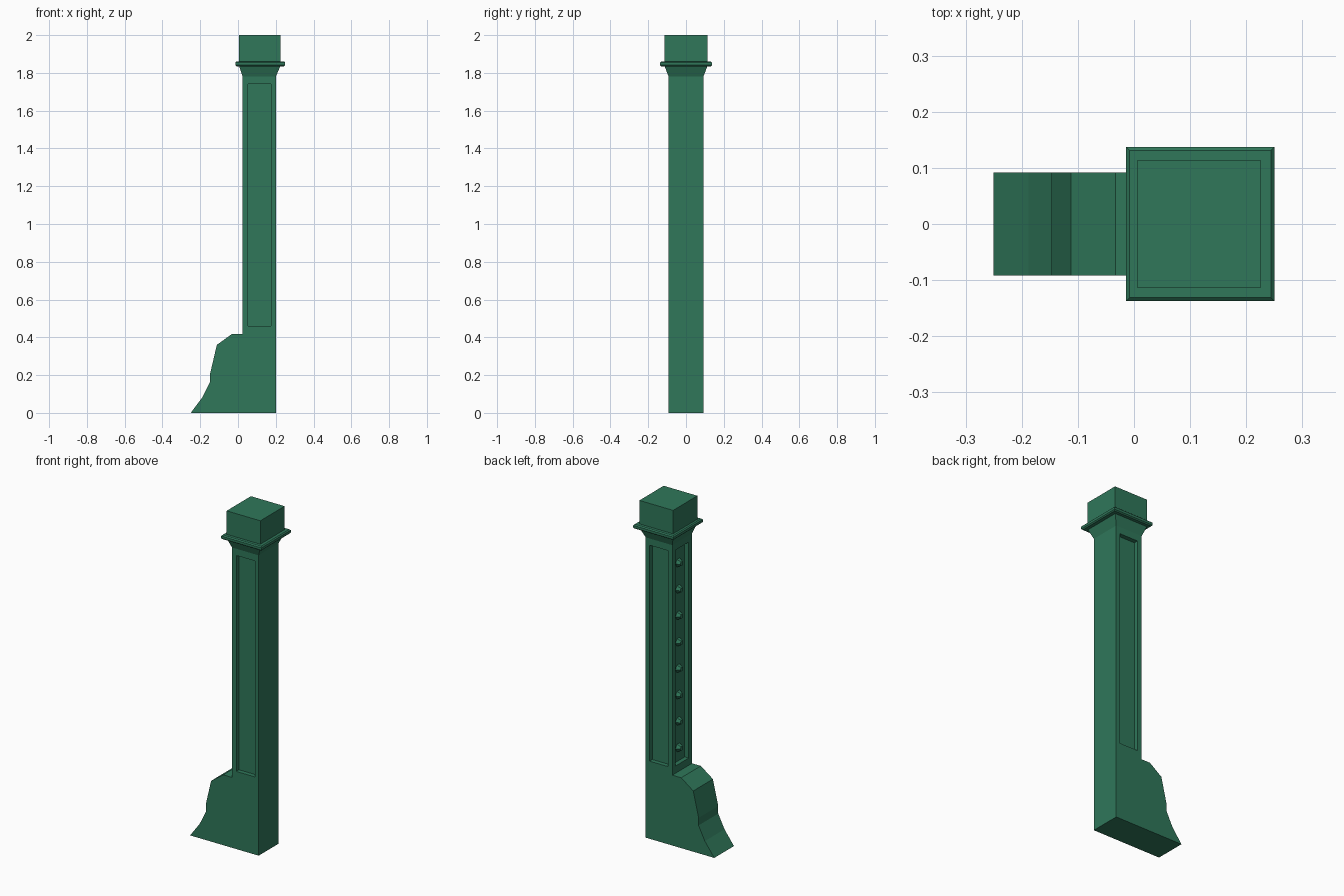
import bpy, bmesh, math
from mathutils import Matrix, Vector

if "Cube" in bpy.data.objects:
    bpy.data.objects.remove(bpy.data.objects["Cube"])

green = bpy.data.materials.new("dark green paint")
green.diffuse_color = (0.029, 0.185, 0.102, 1)
green.use_nodes = True
green.node_tree.nodes["Principled BSDF"].inputs["Base Color"].default_value = green.diffuse_color


def finish(name, bm):
    bmesh.ops.recalc_face_normals(bm, faces=bm.faces[:])
    me = bpy.data.meshes.new(name)
    bm.to_mesh(me)
    bm.free()
    me.materials.append(green)
    ob = bpy.data.objects.new(name, me)
    bpy.context.collection.objects.link(ob)
    return ob


def box(name, lo, hi):
    bm = bmesh.new()
    bmesh.ops.create_cube(bm, size=1)
    lo, hi = Vector(lo), Vector(hi)
    for v in bm.verts:
        v.co = Vector((c + 0.5) * (h - l) + l for c, l, h in zip(v.co, lo, hi))
    return finish(name, bm)


# newel post: side profile with stepped foot, extruded across y
W = 0.092
profile = [(0.2, 0), (0.2, 1.78), (0.025, 1.78), (0.025, 0.417), (-0.033, 0.417),
           (-0.112, 0.36), (-0.147, 0.21), (-0.147, 0.165), (-0.188, 0.083), (-0.25, 0)]
bm = bmesh.new()
face = bm.faces.new([bm.verts.new((x, -W, z)) for x, z in profile])
ext = bmesh.ops.extrude_face_region(bm, geom=[face])
bmesh.ops.translate(bm, vec=(0, 2 * W, 0),
                    verts=[g for g in ext["geom"] if isinstance(g, bmesh.types.BMVert)])
post = finish("post", bm)

# recessed panels on front, back and left
D, Z0, Z1 = 0.026, 0.46, 1.74
cutters = [
    box("front_panel_cutter", (0.053, -W - 0.1, Z0), (0.175, -W + D, Z1)),
    box("back_panel_cutter", (0.053, W - D, Z0), (0.175, W + 0.1, Z1)),
    box("left_panel_cutter", (-0.1, -0.061, Z0), (0.025 + D, 0.061, Z1)),
]
bpy.context.view_layer.objects.active = post
for c in cutters:
    c.hide_render = True
    m = post.modifiers.new("recess", "BOOLEAN")
    m.operation, m.solver, m.object = "DIFFERENCE", "EXACT", c
    bpy.ops.object.modifier_apply(modifier=m.name)
for c in cutters:
    bpy.data.objects.remove(c)

# capital: square rings lofted upward (x min, x max, half depth, z)
rings = [(0.025, 0.2, W, 1.78), (0.006, 0.224, 0.113, 1.835),
         (-0.008, 0.244, 0.131, 1.835), (-0.014, 0.25, 0.1375, 1.841),
         (-0.014, 0.25, 0.1375, 1.855), (-0.008, 0.244, 0.131, 1.861),
         (0.005, 0.226, 0.1135, 1.861), (0.005, 0.226, 0.1135, 2.0)]
bm = bmesh.new()
loops = [[bm.verts.new(p) for p in ((a, -h, z), (b, -h, z), (b, h, z), (a, h, z))]
         for a, b, h, z in rings]
for lo, hi in zip(loops, loops[1:]):
    for i in range(4):
        j = (i + 1) % 4
        bm.faces.new((lo[i], lo[j], hi[j], hi[i]))
bm.faces.new(loops[-1])
bm.faces.new(loops[0][::-1])
finish("capital", bm)

# row of faceted studs in the left recess
for i in range(8):
    bm = bmesh.new()
    bmesh.ops.create_cone(bm, cap_ends=True, segments=6, radius1=0.026, radius2=0.014, depth=0.024)
    bm.transform(Matrix.Translation((0.025 + D - 0.011, 0, 0.54 + 0.1565 * i))
                 @ Matrix.Rotation(-math.pi / 2, 4, "Y"))
    finish("stud_%d" % (i + 1), bm)
